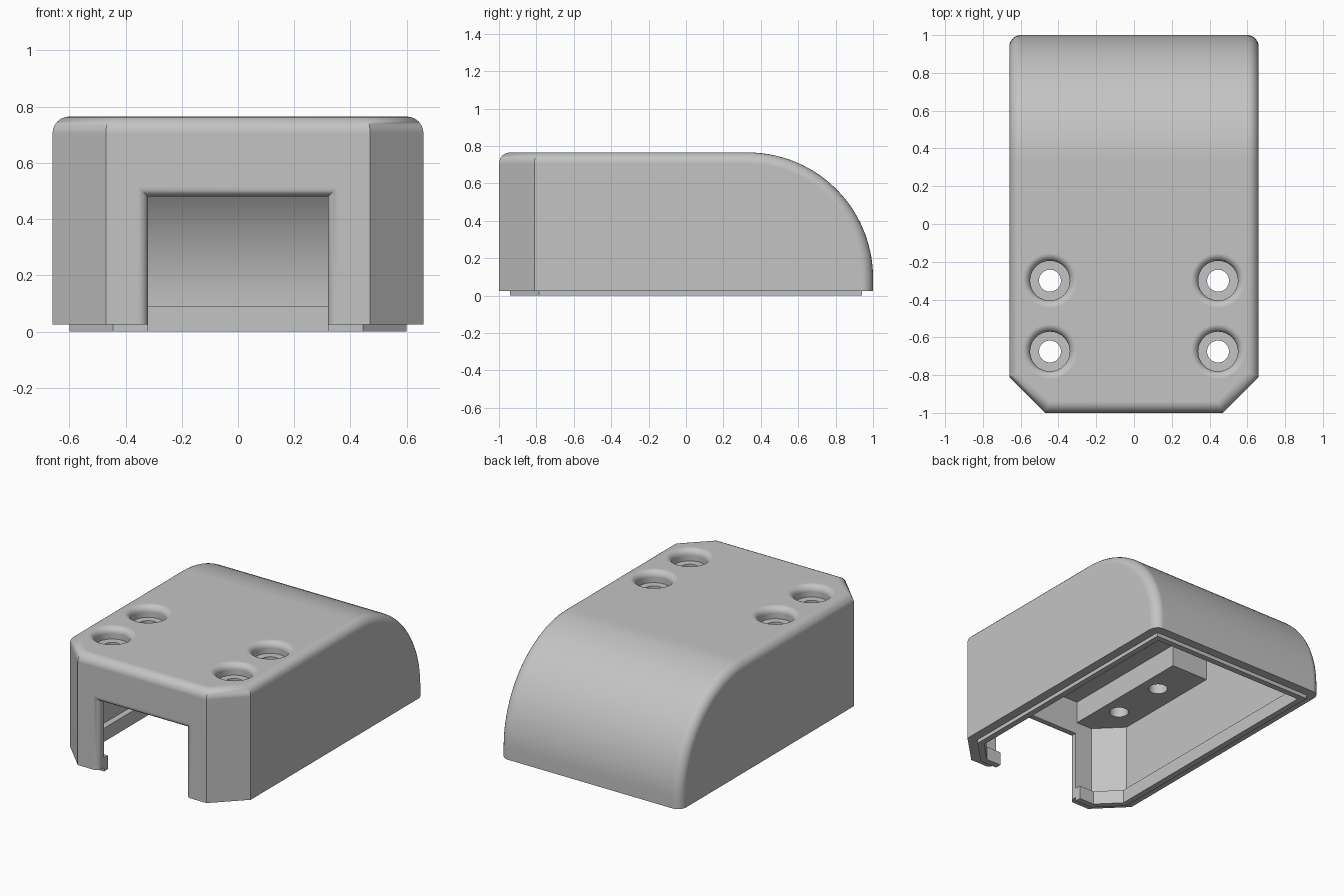
import bpy, bmesh, math
from mathutils import Vector

if "Cube" in bpy.data.objects:
    bpy.data.objects.remove(bpy.data.objects["Cube"])

HALF_W, TOP, RIM = 0.66, 0.765, 0.025
WALL, LIP, CORNER = 0.06, 0.04, 0.19
ARC_Y, ARC_Z = 0.33, 0.095

grey = bpy.data.materials.new("plain grey")
grey.use_nodes = True
grey.diffuse_color = (0.55, 0.55, 0.55, 1)
grey.node_tree.nodes["Principled BSDF"].inputs["Base Color"].default_value = (0.55, 0.55, 0.55, 1)


def make_object(name, bm):
    bmesh.ops.recalc_face_normals(bm, faces=bm.faces)
    mesh = bpy.data.meshes.new(name)
    bm.to_mesh(mesh)
    bm.free()
    mesh.materials.append(grey)
    ob = bpy.data.objects.new(name, mesh)
    bpy.context.collection.objects.link(ob)
    return ob


def loft(name, rings):
    """Closed solid through a list of equal-length rings."""
    bm = bmesh.new()
    loops = [[bm.verts.new(p) for p in ring] for ring in rings]
    n = len(loops[0])
    for a, b in zip(loops, loops[1:]):
        for i in range(n):
            j = (i + 1) % n
            bm.faces.new((a[i], a[j], b[j], b[i]))
    bm.faces.new(loops[0])
    bm.faces.new(loops[-1])
    return make_object(name, bm)


def box(name, x0, x1, y0, y1, z0, z1):
    return loft(name, [[(x0, y0, z), (x1, y0, z), (x1, y1, z), (x0, y1, z)] for z in (z0, z1)])


def cut(target, cutter):
    cutter.hide_render = True
    mod = target.modifiers.new("cut", 'BOOLEAN')
    mod.operation, mod.solver, mod.object = 'DIFFERENCE', 'EXACT', cutter
    bpy.context.view_layer.objects.active = target
    bpy.ops.object.modifier_apply(modifier=mod.name)
    bpy.data.objects.remove(cutter)


def chamfer_size(inset):
    return CORNER - inset * (2 - math.sqrt(2))


def outline(inset, z):
    """Plan outline with the two front corners cut off."""
    w, d, c = HALF_W - inset, 1 - inset, chamfer_size(inset)
    return [(x, y, z) for x, y in ((-w, d), (-w, c - d), (c - w, -d), (w - c, -d), (w, c - d), (w, d))]


def hood(name, inset, bottom, rounding=0.0):
    """Side profile with a quarter-round back, cut to the plan outline."""
    w, front, r = HALF_W - inset, inset - 1, 1 - ARC_Y - inset
    profile = [(front, bottom), (front, TOP - inset)]
    steps = 28
    for i in range(steps + 1):
        a = math.pi / 2 * (1 - i / steps)
        profile.append((ARC_Y + r * math.cos(a), ARC_Z + r * math.sin(a)))
    profile.append((ARC_Y + r, bottom))
    bm = bmesh.new()
    sides = [[bm.verts.new((x, y, z)) for y, z in profile] for x in (-w, w)]
    n = len(profile)
    for i in range(n):
        j = (i + 1) % n
        bm.faces.new((sides[0][i], sides[0][j], sides[1][j], sides[1][i]))
    for side in sides:
        bm.faces.new(side)
    for s in (-1, 1):
        bmesh.ops.bisect_plane(bm, geom=bm.verts[:] + bm.edges[:] + bm.faces[:], dist=1e-5,
                               plane_co=(s * w, front + chamfer_size(inset), 0),
                               plane_no=(s, -1, 0), clear_outer=True)
        bmesh.ops.holes_fill(bm, edges=[e for e in bm.edges if e.is_boundary], sides=0)
    bmesh.ops.recalc_face_normals(bm, faces=bm.faces)
    if rounding:
        bm.normal_update()

        def is_roof(f):
            return f.normal.z > 0.02 or f.normal.y > 0.5

        def is_wall(f):
            return abs(f.normal.z) < 0.01 and f.normal.y < 0.01

        rim = [e for e in bm.edges if len(e.link_faces) == 2
               and any(is_roof(f) for f in e.link_faces)
               and any(is_wall(f) for f in e.link_faces)]
        bmesh.ops.bevel(bm, geom=rim, offset=rounding, segments=6, profile=0.5,
                        affect='EDGES', clamp_overlap=False)
    return make_object(name, bm)


def flare(r, steps=7):
    """(depth, extra width) pairs for a rounded mouth of radius r."""
    angles = [math.pi / 2 * i / steps for i in range(steps + 1)]
    return [(r * (1 - math.cos(a)), r * (1 - math.sin(a))) for a in angles]


def doorway():
    levels = [(-1.1, 0.035)] + [(-1 + d, e) for d, e in flare(0.035)] + [(-0.6, 0.0)]
    return loft("doorway_cutter", [[(-0.32 - e, y, -0.1), (0.32 + e, y, -0.1),
                                    (0.32 + e, y, 0.48 + e), (-0.32 - e, y, 0.48 + e)]
                                   for y, e in levels])


def screw_hole(x, y):
    seat = 0.69
    levels = [(0.04, 0.9)] + [(e, TOP - d) for d, e in flare(0.04)] + [(0, seat)]
    rings = [(0.105 + e, z) for e, z in levels] + [(0.058, seat), (0.058, 0.4)]
    turns = [2 * math.pi * i / 40 for i in range(40)]
    return loft("screw_cutter", [[(x + r * math.cos(a), y + r * math.sin(a), z) for a in turns]
                                 for r, z in rings])


# Hollow cover; the cavity leaves a solid screw block on each side
cover = hood("cover_shell", 0, RIM, rounding=0.06)
cavity = hood("cavity_cutter", WALL, -0.1)
for s in (-1, 1):
    x0, x1 = sorted((s * 0.33, s * 0.9))
    cut(cavity, box("block_cutter", x0, x1, -1.1, -0.02, 0.56, 0.9))
cut(cover, cavity)

# Front doorway and four countersunk screw holes
cut(cover, doorway())
for x in (-0.445, 0.445):
    for y in (-0.3, -0.675):
        cut(cover, screw_hole(x, y))

# Locating lip inside the bottom rim, open at the doorway
lip = loft("bottom_lip", [outline(WALL, 0), outline(WALL, 0.09)])
cut(lip, loft("lip_cutter", [outline(WALL + LIP, -0.1), outline(WALL + LIP, 0.2)]))
cut(lip, box("lip_gap_cutter", -0.32, 0.32, -1.1, -0.6, -0.1, 0.3))

# Smooth the rounded parts, keep the corners crisp
for ob in (cover, lip):
    bpy.ops.object.select_all(action='DESELECT')
    ob.select_set(True)
    bpy.context.view_layer.objects.active = ob
    bpy.ops.object.shade_smooth_by_angle(angle=math.radians(30))
    weighted = ob.modifiers.new("even_shading", 'WEIGHTED_NORMAL')
    weighted.keep_sharp = True
